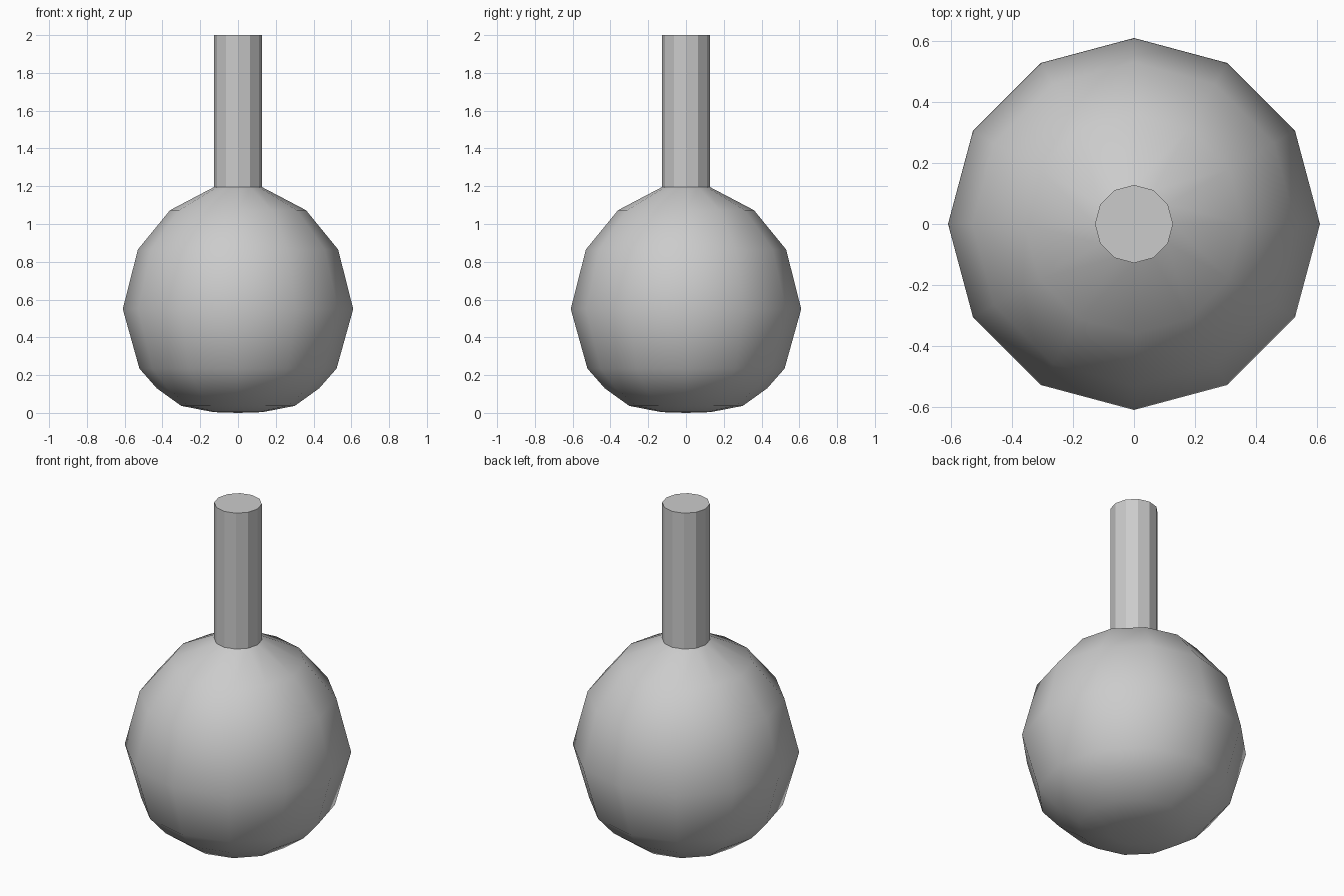
import bpy, bmesh, math

if "Cube" in bpy.data.objects:
    bpy.data.objects.remove(bpy.data.objects["Cube"])

SIDES = 12


def lathe(name, profile, angle):
    """Revolve (radius, z) points about the z axis; radius 0 makes a pole."""
    bm = bmesh.new()
    rings = []
    for r, z in profile:
        if r == 0:
            rings.append([bm.verts.new((0, 0, z))] * SIDES)
        else:
            rings.append([bm.verts.new((r * math.cos(2 * math.pi * i / SIDES),
                                        r * math.sin(2 * math.pi * i / SIDES), z))
                          for i in range(SIDES)])
    for low, high in zip(rings, rings[1:]):
        for i in range(SIDES):
            j = (i + 1) % SIDES
            corners = [low[i], low[j], high[j], high[i]]
            bm.faces.new(list(dict.fromkeys(corners)))
    if profile[-1][0] > 0.12 and name == "neck":
        bm.faces.new(rings[-1])
    bmesh.ops.recalc_face_normals(bm, faces=bm.faces)
    mesh = bpy.data.meshes.new(name)
    bm.to_mesh(mesh)
    bm.free()
    obj = bpy.data.objects.new(name, mesh)
    bpy.context.collection.objects.link(obj)
    bpy.ops.object.select_all(action='DESELECT')
    obj.select_set(True)
    bpy.context.view_layer.objects.active = obj
    bpy.ops.object.shade_smooth_by_angle(angle=math.radians(angle))
    return obj


# Round flask body with a slightly flattened base
lathe("flask_body", [(0, 0), (0.13, 0.004), (0.30, 0.037), (0.43, 0.13),
                     (0.522, 0.235), (0.61, 0.55), (0.53, 0.865),
                     (0.36, 1.073), (0.128, 1.195)], 40)

# Straight neck with a closed flat top
neck = lathe("neck", [(0.128, 1.195), (0.128, 2.0)], 29)
